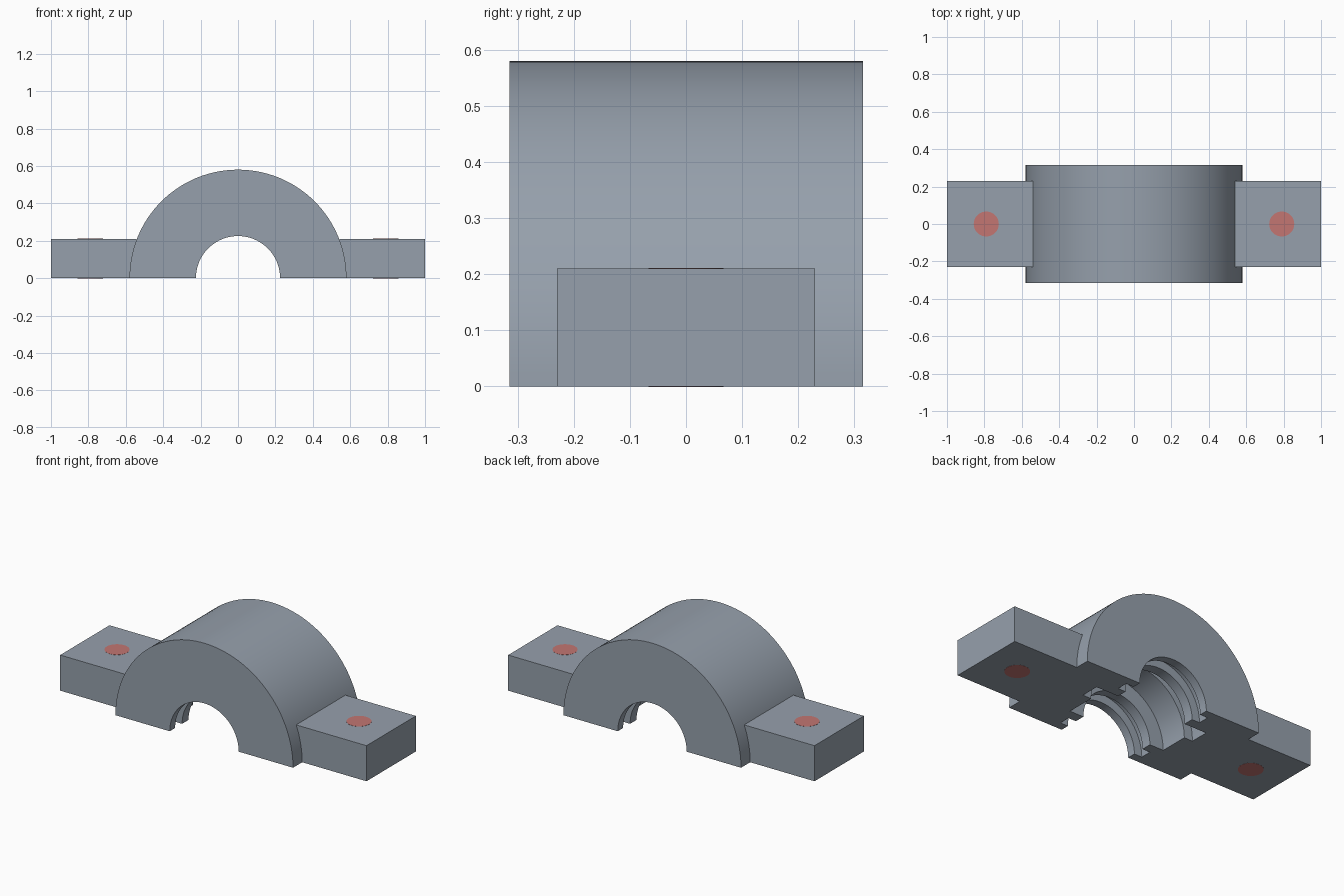
import bpy, bmesh, math

if "Cube" in bpy.data.objects:
    bpy.data.objects.remove(bpy.data.objects["Cube"])

def material(name, rgb):
    m = bpy.data.materials.new(name)
    m.diffuse_color = (*rgb, 1)
    m.use_nodes = True
    m.node_tree.nodes["Principled BSDF"].inputs["Base Color"].default_value = m.diffuse_color
    return m

GREY = material("steel grey", (0.305, 0.352, 0.413))
RED = material("bolt red", (0.546, 0.181, 0.171))

R_OUT, WIDTH = 0.58, 0.315        # housing outer radius, half width
FOOT_H, FOOT_W = 0.21, 0.23       # foot height, half width
BOLT_X, BOLT_R = 0.79, 0.067

def finish(name, bm, mat):
    bmesh.ops.recalc_face_normals(bm, faces=bm.faces)
    me = bpy.data.meshes.new(name)
    bm.to_mesh(me)
    bm.free()
    me.materials.append(mat)
    me.shade_smooth()
    me.set_sharp_from_angle(angle=math.radians(30))
    ob = bpy.data.objects.new(name, me)
    bpy.context.collection.objects.link(ob)
    return ob

# Half-round housing: stepped bore section swept half a turn about the y axis
section = [(-WIDTH, R_OUT), (-WIDTH, 0.225),            # front face
           (-0.265, 0.225), (-0.265, 0.275),            # front seal groove
           (-0.20, 0.275), (-0.20, 0.225),
           (-0.14, 0.225), (-0.14, 0.315),              # bearing seat
           (0.03, 0.315), (0.03, 0.37),                 # locating ring seat
           (0.14, 0.37), (0.14, 0.225),
           (0.20, 0.225), (0.20, 0.275),                # back seal groove
           (0.265, 0.275), (0.265, 0.225),
           (WIDTH, 0.225), (WIDTH, R_OUT)]              # back face
STEPS = 64
bm = bmesh.new()
rings = []
for i in range(STEPS + 1):
    a = math.pi * i / STEPS
    rings.append([bm.verts.new((r * math.cos(a), y, r * math.sin(a))) for y, r in section])
n = len(section)
for a, b in zip(rings, rings[1:]):
    for j in range(n):
        k = (j + 1) % n
        bm.faces.new((a[j], a[k], b[k], b[j]))
bm.faces.new(rings[0])
bm.faces.new(rings[-1])
finish("bearing_housing", bm, GREY)

# Feet: block outline whose inner end follows the housing curve
def foot(name, side):
    top = math.asin(FOOT_H / R_OUT)
    pts = [(1, 0), (1, FOOT_H)]
    pts += [(R_OUT * math.cos(top * t / 8), R_OUT * math.sin(top * t / 8))
            for t in range(8, -1, -1)]
    bm = bmesh.new()
    front = [bm.verts.new((side * x, -FOOT_W, z)) for x, z in pts]
    back = [bm.verts.new((side * x, FOOT_W, z)) for x, z in pts]
    bm.faces.new(front)
    bm.faces.new(back)
    for j in range(len(pts)):
        if 2 <= j < len(pts) - 1:      # curved end is hidden by the housing
            continue
        k = (j + 1) % len(pts)
        bm.faces.new((front[j], front[k], back[k], back[j]))
    finish(name, bm, GREY)

# Bolt plugs running through each foot, flush with top and bottom
def bolt(name, side):
    bm = bmesh.new()
    bmesh.ops.create_cone(bm, cap_ends=True, segments=40, radius1=BOLT_R,
                          radius2=BOLT_R, depth=FOOT_H + 0.002)
    bmesh.ops.translate(bm, verts=bm.verts, vec=(side * BOLT_X, 0, FOOT_H / 2))
    finish(name, bm, RED)

for label, side in (("left", -1), ("right", 1)):
    foot(label + "_foot", side)
    bolt(label + "_bolt", side)
